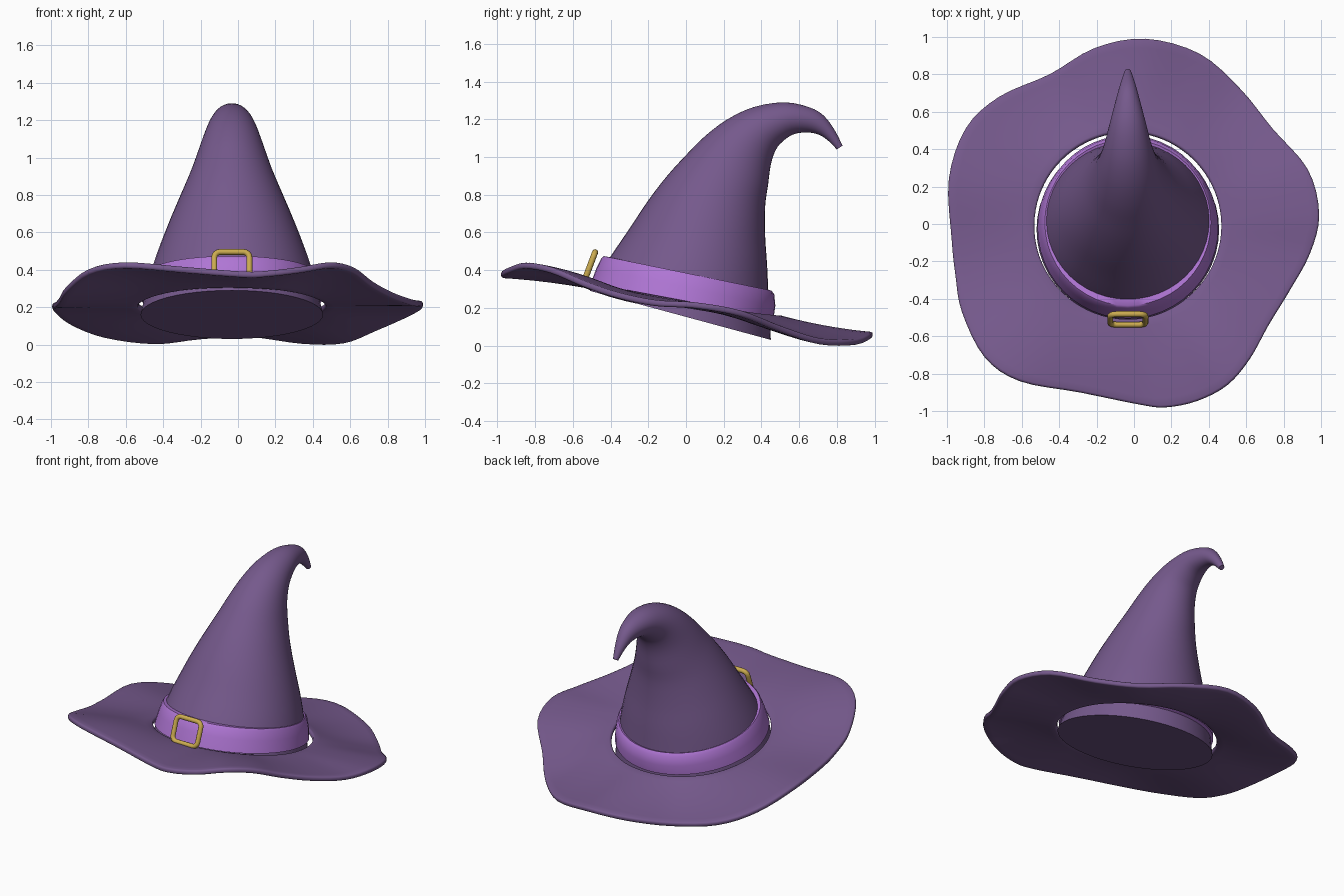
import bpy, bmesh, math
from mathutils import Vector

cube = bpy.data.objects.get("Cube")
if cube:
    bpy.data.objects.remove(cube, do_unlink=True)


def material(name, rgb):
    m = bpy.data.materials.new(name)
    m.use_nodes = True
    m.diffuse_color = (*rgb, 1)
    bsdf = m.node_tree.nodes["Principled BSDF"]
    bsdf.inputs["Base Color"].default_value = (*rgb, 1)
    bsdf.inputs["Roughness"].default_value = 0.8
    return m


PURPLE = material("dusky purple felt", (0.178, 0.1, 0.262))
LILAC = material("lilac ribbon", (0.43, 0.18, 0.66))
GOLD = material("gold", (0.60, 0.41, 0.08))
CX = -0.033  # the crown sits slightly off centre


def smooth_path(points, steps, cyclic):
    """Catmull-Rom interpolation of equal-length tuples."""
    pts = [Vector(p) for p in points]
    n = len(pts)

    def get(i):
        return pts[i % n] if cyclic else pts[max(0, min(n - 1, i))]

    out = []
    for i in range(n if cyclic else n - 1):
        a, b, c, d = (get(i + k) for k in (-1, 0, 1, 2))
        for s in range(steps):
            t = s / steps
            out.append(0.5 * (2 * b + (c - a) * t + (2 * a - 5 * b + 4 * c - d) * t * t
                              + (3 * b - a - 3 * c + d) * t ** 3))
    if not cyclic:
        out.append(pts[-1])
    return out


def finish(obj, mat, angle=40):
    obj.data.materials.append(mat)
    bpy.ops.object.select_all(action='DESELECT')
    bpy.context.view_layer.objects.active = obj
    obj.select_set(True)
    bpy.ops.object.convert(target='MESH')
    bpy.ops.object.shade_smooth_by_angle(angle=math.radians(angle))


def skin(name, rings, cap_ends=False, join_ends=False):
    """Mesh object from closed rings of points with equal counts."""
    bm = bmesh.new()
    vr = [[bm.verts.new(p) for p in ring] for ring in rings]
    pairs = list(zip(vr, vr[1:]))
    if join_ends:
        pairs.append((vr[-1], vr[0]))
    for r0, r1 in pairs:
        n = len(r0)
        for i in range(n):
            j = (i + 1) % n
            bm.faces.new((r0[i], r0[j], r1[j], r1[i]))
    if cap_ends:
        bm.faces.new(vr[0])
        bm.faces.new(vr[-1])
    bmesh.ops.recalc_face_normals(bm, faces=bm.faces)
    mesh = bpy.data.meshes.new(name)
    bm.to_mesh(mesh)
    bm.free()
    obj = bpy.data.objects.new(name, mesh)
    bpy.context.collection.objects.link(obj)
    return obj


def tilted_ring(fy, fz, by, bz, w, n=48):
    """Ellipse through a front point, a back point and a half width in x."""
    front, back = Vector((CX, fy, fz)), Vector((CX, by, bz))
    mid, half = (front + back) / 2, (back - front) / 2
    return [mid + half * math.cos(a) + Vector((w * math.sin(a), 0, 0))
            for a in (2 * math.pi * i / n for i in range(n))]


# Crown: front y, z / back y, z / half width, curling over to the back
crown_sections = [
    (-0.51, 0.29, 0.45, 0.03, 0.488), (-0.408, 0.46, 0.437, 0.28, 0.438),
    (-0.30, 0.62, 0.43, 0.43, 0.385), (-0.20, 0.77, 0.42, 0.58, 0.325),
    (-0.10, 0.90, 0.42, 0.74, 0.263), (0.00, 1.01, 0.435, 0.85, 0.216),
    (0.10, 1.11, 0.45, 0.96, 0.178), (0.22, 1.20, 0.475, 1.035, 0.148),
    (0.36, 1.265, 0.51, 1.08, 0.122), (0.52, 1.29, 0.57, 1.12, 0.095),
    (0.65, 1.265, 0.64, 1.13, 0.069), (0.73, 1.22, 0.70, 1.12, 0.05),
    (0.79, 1.14, 0.75, 1.09, 0.033), (0.83, 1.06, 0.80, 1.04, 0.017),
]
crown = skin("crown", [tilted_ring(*s) for s in smooth_path(crown_sections, 3, False)],
             cap_ends=True)
finish(crown, PURPLE)

# Ribbon band: solid loop around the base of the crown
band_sections = [
    (-0.46, 0.32, 0.43, 0.14, 0.45), (-0.505, 0.33, 0.465, 0.15, 0.483),
    (-0.475, 0.41, 0.474, 0.21, 0.468), (-0.45, 0.462, 0.468, 0.272, 0.453),
    (-0.436, 0.474, 0.452, 0.292, 0.444), (-0.38, 0.465, 0.415, 0.28, 0.41),
]
band = skin("ribbon_band", [tilted_ring(*s) for s in band_sections], join_ends=True)
finish(band, LILAC, 50)

# Brim: wavy outline blended inward to a tilted round hole
outline = [
    (0.99, 0.05, 0.213), (0.93, 0.29, 0.17), (0.74, 0.51, 0.085), (0.57, 0.72, 0.02),
    (0.35, 0.91, 0.018), (0.06, 0.99, 0.055), (-0.21, 0.94, 0.042), (-0.45, 0.80, 0.016),
    (-0.72, 0.68, 0.05), (-0.90, 0.51, 0.12), (-0.99, 0.24, 0.195), (-0.975, -0.08, 0.215),
    (-0.955, -0.27, 0.24), (-0.92, -0.47, 0.295), (-0.80, -0.71, 0.39), (-0.61, -0.84, 0.425),
    (-0.29, -0.90, 0.40), (0.03, -0.965, 0.375), (0.17, -0.98, 0.38), (0.34, -0.945, 0.40),
    (0.50, -0.86, 0.425), (0.62, -0.72, 0.40), (0.72, -0.54, 0.325), (0.83, -0.36, 0.265),
    (0.94, -0.16, 0.225),
]
outer = smooth_path(outline, 4, True)
inner = []
for p in outer:
    a = math.atan2(p.y + 0.01, p.x - CX)
    y = -0.01 + 0.5 * math.sin(a)
    inner.append(Vector((CX + 0.5 * math.cos(a), y, 0.215 - 0.17 * y + 0.06 * y * y)))
brim_rings = []
for k in range(11):
    t = k / 10
    ease = 0.5 * t + 0.5 * t * (2 - t)
    brim_rings.append([Vector((*q.lerp(p, t).xy, q.z + (p.z - q.z) * ease))
                       for q, p in zip(inner, outer)])
brim = skin("brim", brim_rings)
solid = brim.modifiers.new("thickness", 'SOLIDIFY')
solid.thickness, solid.offset = 0.032, 0
bevel = brim.modifiers.new("rounded_edge", 'BEVEL')
bevel.width, bevel.segments = 0.011, 2
bevel.limit_method, bevel.angle_limit = 'ANGLE', math.radians(50)
finish(brim, PURPLE, 50)

# Buckle: rounded square loop of gold rod leaning with the band
curve = bpy.data.curves.new("buckle", 'CURVE')
curve.dimensions = '3D'
curve.bevel_depth, curve.bevel_resolution = 0.016, 3
centre, up = Vector((CX, -0.51, 0.42)), Vector((0, 0.35, 0.937))
half_w, half_h, r = 0.094, 0.08, 0.032
loop = []
for q, (sx, sy) in enumerate(((1, 1), (-1, 1), (-1, -1), (1, -1))):
    for i in range(5):
        a = math.pi / 2 * (q + i / 4)
        u = sx * (half_w - r) + r * math.cos(a)
        v = sy * (half_h - r) + r * math.sin(a)
        loop.append(centre + Vector((u, 0, 0)) + up * v)
spline = curve.splines.new('POLY')
spline.points.add(len(loop) - 1)
for point, co in zip(spline.points, loop):
    point.co = (*co, 1)
spline.use_cyclic_u = True
buckle = bpy.data.objects.new("buckle", curve)
bpy.context.collection.objects.link(buckle)
finish(buckle, GOLD, 60)
